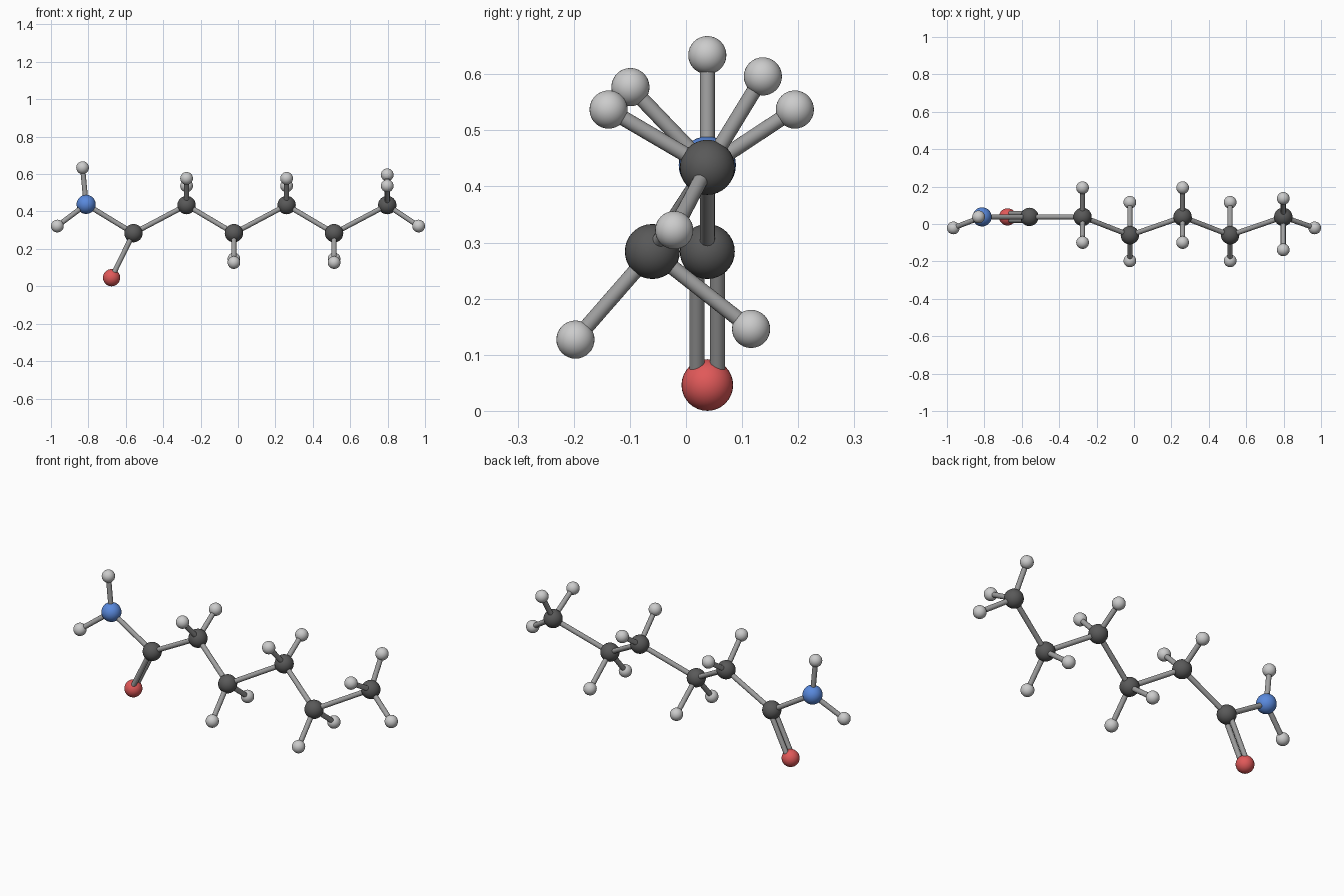
import bpy
from mathutils import Vector

if "Cube" in bpy.data.objects:
    bpy.data.objects.remove(bpy.data.objects["Cube"])


def material(name, rgb):
    m = bpy.data.materials.new(name)
    m.diffuse_color = (*rgb, 1)
    m.use_nodes = True
    m.node_tree.nodes["Principled BSDF"].inputs["Base Color"].default_value = m.diffuse_color
    return m


MATS = {
    "carbon": material("carbon_dark", (0.10, 0.10, 0.10)),
    "hydrogen": material("hydrogen_pale", (0.55, 0.55, 0.55)),
    "nitrogen": material("nitrogen_blue", (0.10, 0.25, 0.72)),
    "oxygen": material("oxygen_red", (0.75, 0.10, 0.10)),
    "bond": material("bond_grey", (0.35, 0.35, 0.35)),
}
RADII = {"carbon": 0.049, "hydrogen": 0.034, "nitrogen": 0.051, "oxygen": 0.046}
BOND_R = 0.0134


def finish(name, kind):
    ob = bpy.context.object
    ob.name = name
    ob.data.materials.append(MATS[kind])
    bpy.ops.object.shade_smooth_by_angle()
    return ob


def atom(kind, pos, name):
    bpy.ops.mesh.primitive_uv_sphere_add(segments=32, ring_count=16,
                                         radius=RADII[kind], location=pos)
    finish(name, kind)
    return Vector(pos)


def bond(a, b, name, offset=(0, 0, 0)):
    d = b - a
    bpy.ops.mesh.primitive_cylinder_add(
        vertices=20, radius=BOND_R, depth=d.length,
        location=(a + b) / 2 + Vector(offset),
        rotation=d.to_track_quat('Z', 'Y').to_euler())
    finish(name, "bond")


def hydrogen(parent, pos, name):
    bond(parent, atom("hydrogen", pos, name), name + "_bond")


# zigzag carbon backbone
Y_HI, Y_LO, Z_HI, Z_LO = 0.038, -0.06, 0.434, 0.284
backbone = [(-0.559, Y_HI, Z_LO), (-0.275, Y_HI, Z_HI), (-0.022, Y_LO, Z_LO),
            (0.260, Y_HI, Z_HI), (0.514, Y_LO, Z_LO), (0.798, Y_HI, Z_HI)]
carbons = [atom("carbon", p, f"carbon_{i + 1}") for i, p in enumerate(backbone)]
for i in range(5):
    bond(carbons[i], carbons[i + 1], f"backbone_bond_{i + 1}")

# paired hydrogens along the chain
upper = [(0.194, 0.537), (-0.099, 0.577)]
lower = [(-0.197, 0.127), (0.116, 0.146)]
tip = [(0.137, 0.596), (-0.138, 0.537)]
for i, pair in zip(range(1, 6), [upper, lower, upper, lower, tip]):
    for j, (y, z) in enumerate(pair):
        hydrogen(carbons[i], (carbons[i].x, y, z), f"hydrogen_{i + 1}_{j + 1}")
hydrogen(carbons[5], (0.966, -0.021, 0.322), "hydrogen_6_3")

# nitrogen group
nitrogen = atom("nitrogen", (-0.812, Y_HI, 0.438), "nitrogen")
bond(carbons[0], nitrogen, "nitrogen_bond")
hydrogen(nitrogen, (-0.831, Y_HI, 0.634), "nitrogen_hydrogen_top")
hydrogen(nitrogen, (-0.966, -0.021, 0.322), "nitrogen_hydrogen_side")

# double-bonded oxygen
oxygen = atom("oxygen", (-0.676, Y_HI, 0.046), "oxygen")
for side, s in (("front", -1), ("back", 1)):
    bond(carbons[0], oxygen, f"double_bond_{side}", (0, 0.0183 * s, 0))
